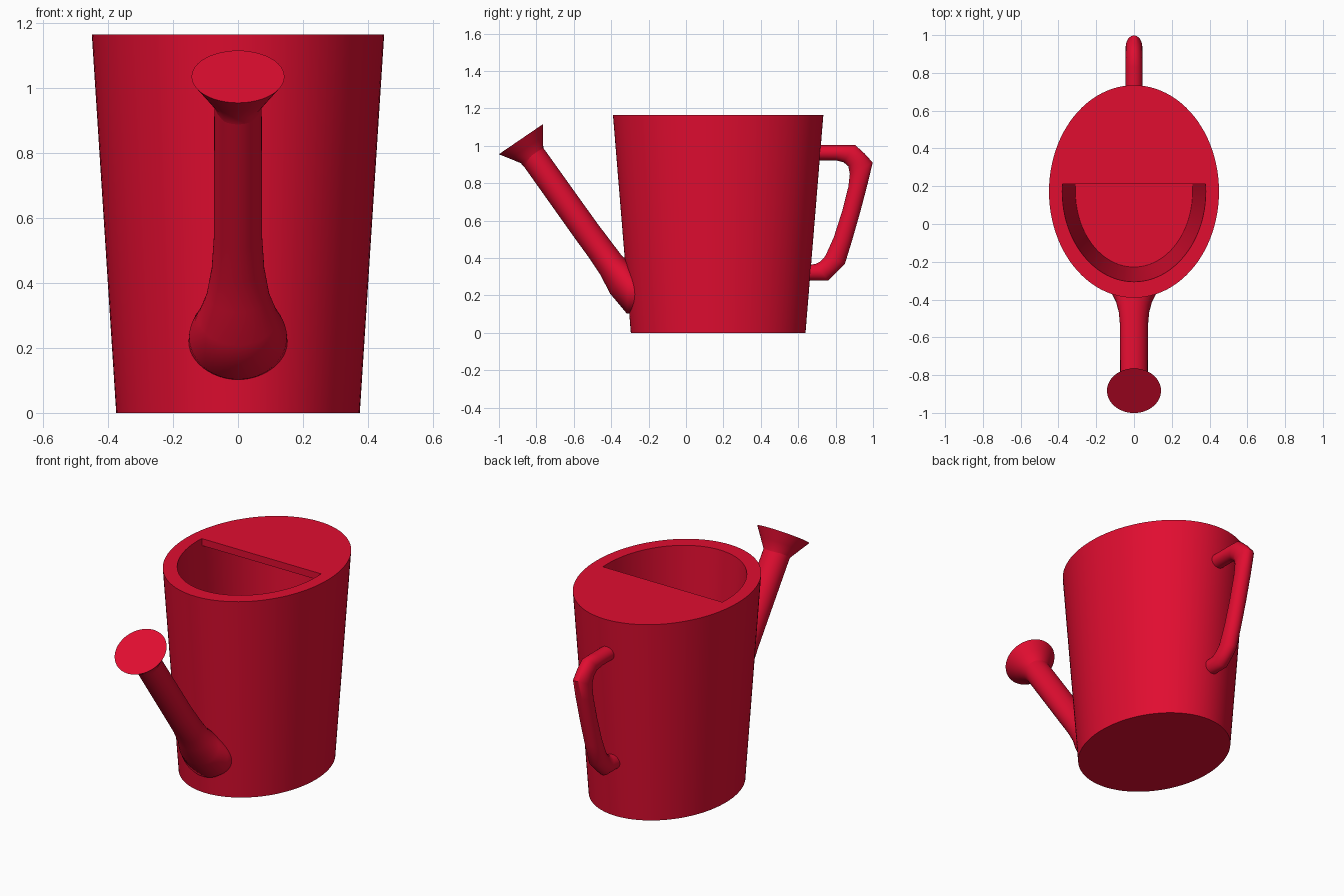
import bpy, bmesh, math
from mathutils import Vector

if "Cube" in bpy.data.objects:
    bpy.data.objects.remove(bpy.data.objects["Cube"])

red = bpy.data.materials.new("watering_can_red")
red.diffuse_color = (0.75, 0.004, 0.03, 1)
red.use_nodes = True
red.node_tree.nodes["Principled BSDF"].inputs["Base Color"].default_value = red.diffuse_color
CY = 0.172      # centre of the elliptical body along y
H = 1.165       # body height


def finish(name, bm, angle=35):
    bmesh.ops.recalc_face_normals(bm, faces=bm.faces)
    me = bpy.data.meshes.new(name)
    bm.to_mesh(me)
    bm.free()
    me.materials.append(red)
    ob = bpy.data.objects.new(name, me)
    bpy.context.collection.objects.link(ob)
    bpy.ops.object.select_all(action='DESELECT')
    ob.select_set(True)
    bpy.context.view_layer.objects.active = ob
    bpy.ops.object.shade_smooth_by_angle(angle=math.radians(angle))


def ring(center, u, v, n):
    """Ellipse of points with half axes u and v."""
    c, u, v = Vector(center), Vector(u), Vector(v)
    return [c + u * math.cos(2 * math.pi * i / n) + v * math.sin(2 * math.pi * i / n)
            for i in range(n)]


def loft(name, rings, angle=35):
    """Skin a list of rings and cap both ends."""
    bm = bmesh.new()
    loops = [[bm.verts.new(p) for p in r] for r in rings]
    n = len(loops[0])
    for a, b in zip(loops, loops[1:]):
        for i in range(n):
            j = (i + 1) % n
            bm.faces.new((a[i], a[j], b[j], b[i]))
    bm.faces.new(loops[0])
    bm.faces.new(loops[-1])
    finish(name, bm, angle)


# Hollow tapered body: outer wall, rim, inner wall, floor
body = [(0, 0.375, 0.467), (H, 0.45, 0.5625), (H, 0.38, 0.478), (0.06, 0.31, 0.40)]
loft("body", [ring((0, CY, z), (rx, 0, 0), (0, ry, 0), 96) for z, rx, ry in body])

# Half cover plate closing the rear of the opening
bm = bmesh.new()
a0 = math.asin((0.212 - CY) / 0.478)
arc = [a0 + (math.pi - 2 * a0) * i / 48 for i in range(49)]
outline = [bm.verts.new((0.381 * math.cos(a), CY + 0.479 * math.sin(a), H)) for a in arc]
top = bm.faces.new(outline)
ext = bmesh.ops.extrude_face_region(bm, geom=[top], use_keep_orig=True)
for g in ext["geom"]:
    if isinstance(g, bmesh.types.BMVert):
        g.co.z -= 0.04
finish("top_cover", bm)

# Spout: straight tube flaring into the body (y, z, half width, half depth, depth direction)
perp = (0.814, 0.58)
spout = [(-0.83, 0.96, 0.073, 0.071, perp), (-0.535, 0.546, 0.074, 0.072, perp),
         (-0.46, 0.445, 0.081, 0.073, perp), (-0.40, 0.36, 0.097, 0.077, (0.75, 0.66)),
         (-0.355, 0.295, 0.122, 0.10, (0.5, 0.866)), (-0.31, 0.235, 0.15, 0.132, (0.05, 1)),
         (-0.255, 0.215, 0.153, 0.115, (0, 1))]
loft("spout", [ring((0, y, z), (w, 0, 0), (0, d * dy, d * dz), 48)
               for y, z, w, d, (dy, dz) in spout], 50)

# Sprinkler head: cone ending in a flat disc
ax, pr = Vector((0, -0.563, 0.826)), Vector((0, 0.826, 0.563))
disc = Vector((0, -0.8825, 1.035))
head = [(-0.13, 0.07), (-0.105, 0.073), (-0.055, 0.106), (-0.012, 0.135), (0, 0.143)]
loft("sprinkler_head", [ring(disc + ax * t, (r, 0, 0), pr * r, 48) for t, r in head])

# Handle: oval sections spanning outer and inner outline points (y, z, y, z)
handle = [(0.69, 1.003, 0.69, 0.922), (0.83, 1.003, 0.80, 0.922), (0.905, 1.003, 0.842, 0.912),
          (0.955, 0.958, 0.868, 0.89), (0.998, 0.91, 0.876, 0.85), (0.972, 0.80, 0.868, 0.78),
          (0.93, 0.64, 0.835, 0.65), (0.89, 0.50, 0.79, 0.51), (0.85, 0.37, 0.745, 0.41),
          (0.805, 0.323, 0.718, 0.38), (0.76, 0.28, 0.69, 0.367), (0.63, 0.28, 0.63, 0.362)]
loft("handle", [ring((0, (a + c) / 2, (b + d) / 2), (0.044, 0, 0),
                     (0, (a - c) / 2, (b - d) / 2), 32) for a, b, c, d in handle], 50)
